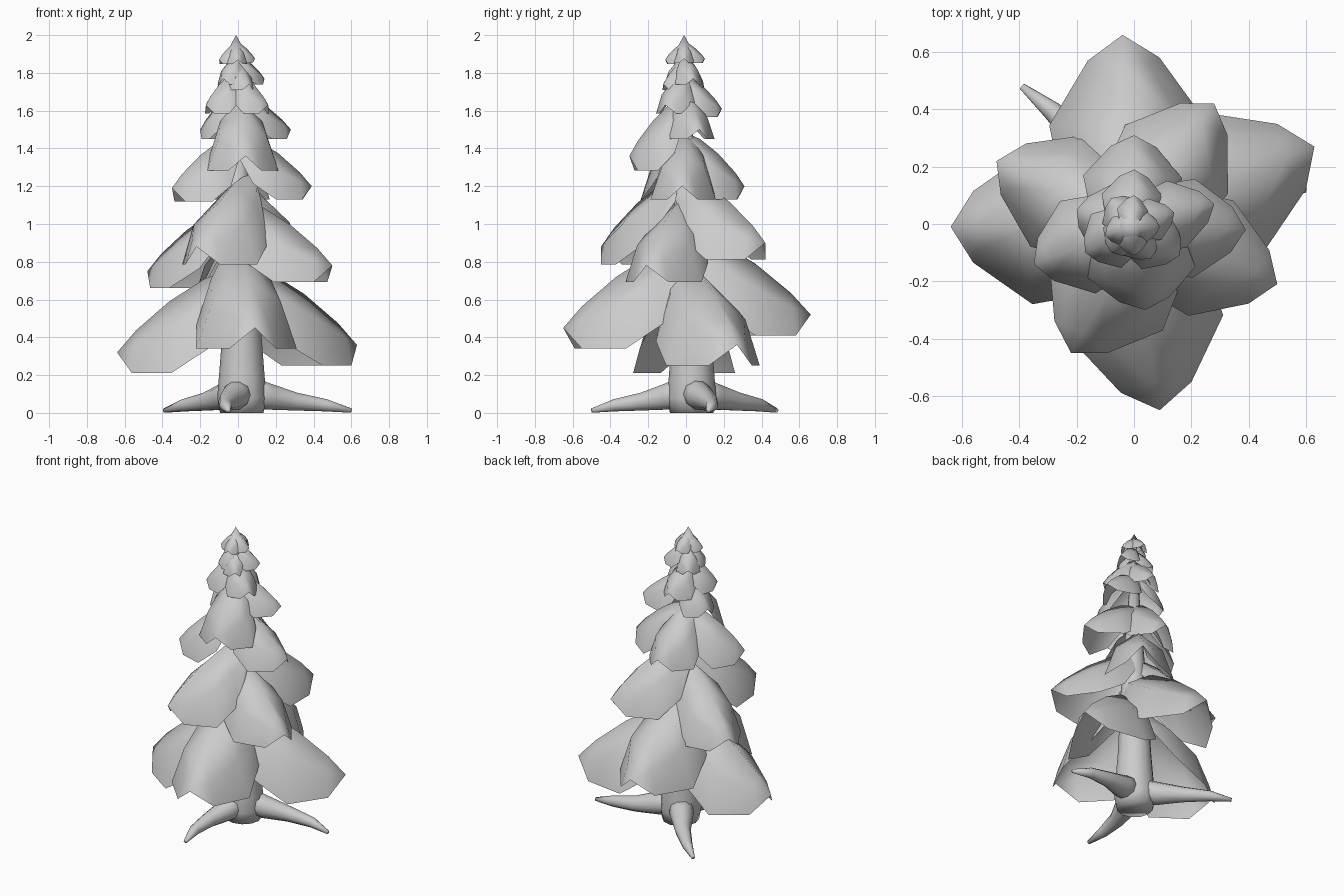
import bpy, bmesh, math
from mathutils import Vector

if "Cube" in bpy.data.objects:
    bpy.data.objects.remove(bpy.data.objects["Cube"])

grey = bpy.data.materials.new("plain grey")
grey.use_nodes = True
grey.diffuse_color = (0.6, 0.6, 0.6, 1)
grey.node_tree.nodes["Principled BSDF"].inputs["Base Color"].default_value = (0.6, 0.6, 0.6, 1)


def finish(bm, name):
    mesh = bpy.data.meshes.new(name)
    bm.to_mesh(mesh)
    bm.free()
    mesh.materials.append(grey)
    for p in mesh.polygons:
        p.use_smooth = True
    obj = bpy.data.objects.new(name, mesh)
    bpy.context.collection.objects.link(obj)


def bridge(bm, a, b, closed=False):
    n = len(a)
    for i in range(n if closed else n - 1):
        j = (i + 1) % n
        bm.faces.new((a[i], b[i], b[j], a[j]))


# Bough outline: ridge reach, ridge height, rim reach, half width, rim height
BOUGH = [(0, .45, 0, .1, .28),
         (.17, .39, .15, .235, .02),
         (.36, .27, .35, .27, -.11),
         (.54, .115, .56, .125, -.11)]


def bough(name, tip, size, base=(-.01, -.01)):
    """Drooping domed bough from its base near the trunk axis to its tip."""
    tip = Vector(tip)
    axis = Vector((*base, 0))
    out = Vector((tip.x, tip.y, 0)) - axis
    stretch = out.length / .64
    out.normalize()
    side = Vector((-out.y, out.x, 0))
    bm = bmesh.new()
    rows = []
    for ridge_r, ridge_z, rim_r, width, rim_z in BOUGH:
        row = []
        for t in (-1, -.68, 0, .68, 1):
            k = abs(t) ** 2.7
            r = ridge_r + (rim_r - ridge_r) * k
            z = ridge_z + (rim_z - ridge_z) * k
            row.append(bm.verts.new(axis + out * r * stretch + side * t * width * size
                                    + Vector((0, 0, tip.z + z * size))))
        rows.append(row)
    for a, b in zip(rows, rows[1:]):
        bridge(bm, a, b)
    end = bm.verts.new(tip)
    last = rows[-1]
    for a, b in zip(last, last[1:]):
        bm.faces.new((a, end, b))
    finish(bm, name)


def tube(name, path, sides=10):
    """Tapered limb through (x, y, z, radius) points, flattened at the ground."""
    bm = bmesh.new()
    pts = [Vector(p[:3]) for p in path]
    rings = []
    for i, p in enumerate(pts):
        d = (pts[min(i + 1, len(pts) - 1)] - pts[max(i - 1, 0)]).normalized()
        u = d.cross(Vector((0, 0, 1)) if abs(d.z) < .8 else Vector((0, 1, 0))).normalized()
        v = d.cross(u)
        ring = []
        for k in range(sides):
            a = math.tau * k / sides
            co = p + (u * math.cos(a) + v * math.sin(a)) * path[i][3]
            co.z = max(co.z, 0)
            ring.append(bm.verts.new(co))
        rings.append(ring)
    for a, b in zip(rings, rings[1:]):
        bridge(bm, a, b, True)
    bm.faces.new(rings[0])
    bm.faces.new(rings[-1])
    bmesh.ops.recalc_face_normals(bm, faces=bm.faces)
    finish(bm, name)


# Trunk
tube("trunk", [(.02, .03, 0, .115), (.02, .03, .08, .13), (.02, .03, .18, .122), (.02, .03, .4, .105),
               (.01, .01, .9, .08), (-.01, -.01, 1.75, .02)], 12)

# Roots sweeping out to tips on the ground
for label, x, y, bend in (("left", .6, .12, .045), ("front", -.05, -.5, -.04), ("back", -.39, .48, -.025)):
    d = Vector((x - .02, y - .03, 0))
    s = Vector((-d.y, d.x, 0)).normalized() * bend
    path = []
    for t, z, r, w in ((.02, .12, .085, 0), (.25, .085, .072, .5), (.5, .06, .05, 1),
                       (.78, .04, .034, .8), (1, .012, .012, 0)):
        path.append((.02 + d.x * t + s.x * w, .03 + d.y * t + s.y * w, z, r))
    tube(label + "_root", path)

# Tiers of boughs: size, then tips
TIERS = {
    "bottom": (1, [(-.04, .66, .52), (.63, .27, .36), (.09, -.65, .45), (-.64, -.01, .32)]),
    "lower": (.8, [(.28, .42, .9), (-.48, .22, .75), (.5, -.21, .78)]),
    "middle": (.64, [(.39, -.02, 1.2), (-.35, -.14, 1.19), (0, .31, 1.2)]),
    "upper": (.45, [(.28, .07, 1.5), (-.2, .05, 1.5)]),
    "high": (.4, [(.16, -.11, 1.63), (-.17, -.1, 1.63), (0, .19, 1.61)]),
    "top": (.28, [(.14, .04, 1.77), (-.08, .09, 1.75), (-.08, -.1, 1.77), (.06, -.12, 1.74)]),
    "crown": (.2, [(-.1, -.04, 1.87), (.09, -.01, 1.875), (0, .1, 1.875), (0, -.11, 1.87)]),
}
for tier, (size, tips) in TIERS.items():
    for i, tip in enumerate(tips):
        bough(f"{tier}_bough_{i + 1}", tip, size)

# Broad front boughs, set a little to the left of the trunk
bough("lower_front_bough", (-.22, -.45, .88), .86, (.05, -.01))
bough("middle_front_bough", (.04, -.3, 1.36), .7, (.01, -.01))

# Pointed tip closing the crown
bm = bmesh.new()
bmesh.ops.create_cone(bm, segments=8, radius1=.055, radius2=0, depth=.1)
bmesh.ops.translate(bm, verts=bm.verts, vec=(-.01, -.01, 1.95))
finish(bm, "crown_point")
